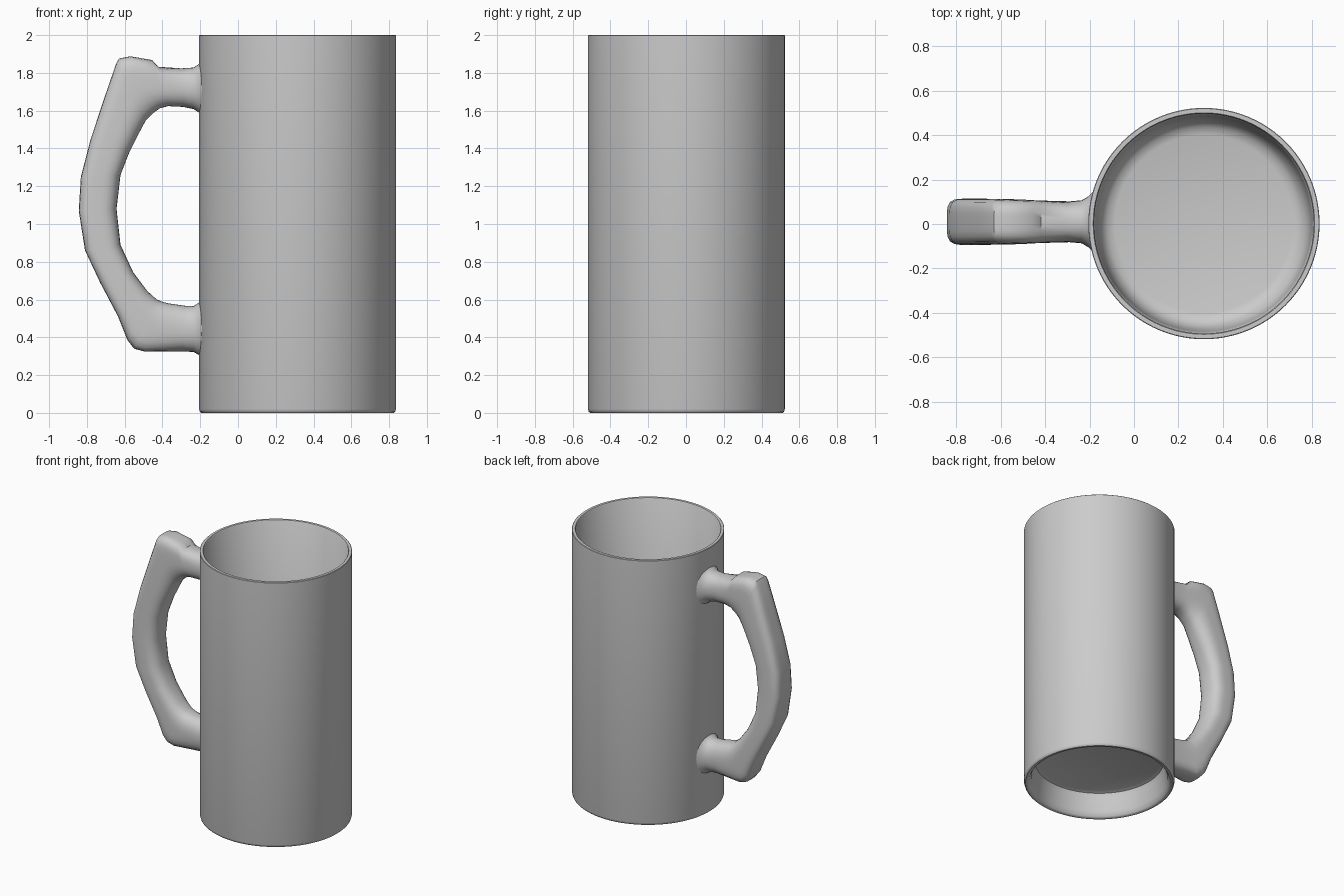
import bpy, bmesh
from math import cos, sin, pi


def finish(name, bm):
    bmesh.ops.remove_doubles(bm, verts=bm.verts, dist=1e-5)
    bmesh.ops.recalc_face_normals(bm, faces=bm.faces)
    mesh = bpy.data.meshes.new(name)
    bm.to_mesh(mesh)
    bm.free()
    obj = bpy.data.objects.new(name, mesh)
    bpy.context.collection.objects.link(obj)
    bpy.ops.object.select_all(action='DESELECT')
    obj.select_set(True)
    bpy.context.view_layer.objects.active = obj
    bpy.ops.object.shade_smooth_by_angle(angle=0.7)
    return obj


def skin(bm, rings, loop):
    # Bridge consecutive rings of vertices with quads
    for a, b in zip(rings, rings[1:]):
        n = len(a)
        for i in range(n if loop else n - 1):
            j = (i + 1) % n
            bm.faces.new((a[i], a[j], b[j], b[i]))


# Mug body: recessed underside, straight outer wall, thin rim, rounded floor
CX, CY, SEG = 0.315, 0.002, 96
profile = [(0.42, 0.18), (0.445, 0.17), (0.455, 0.14), (0.47, 0.04),
           (0.485, 0.008), (0.495, 0.0), (0.51, 0.0), (0.517, 0.006),
           (0.521, 0.02), (0.521, 1.997), (0.518, 2.0), (0.499, 2.0),
           (0.495, 1.995), (0.485, 0.42), (0.478, 0.34), (0.462, 0.28),
           (0.435, 0.25), (0.40, 0.24)]
bm = bmesh.new()
rings = [[bm.verts.new((CX + r * cos(2 * pi * i / SEG), CY + r * sin(2 * pi * i / SEG), z))
          for i in range(SEG)] for r, z in profile]
skin(bm, rings, True)
bm.faces.new(rings[0])
bm.faces.new(rings[-1])
finish("mug_body", bm)

# Handle: stations of outer x, z / inner x, z / half width, top to bottom
stations = [
    (-0.180, 1.880, -0.180, 1.550, 0.140), (-0.205, 1.848, -0.205, 1.588, 0.115),
    (-0.235, 1.828, -0.235, 1.608, 0.096), (-0.300, 1.824, -0.290, 1.620, 0.090),
    (-0.420, 1.832, -0.370, 1.624, 0.093), (-0.455, 1.868, -0.415, 1.612, 0.096),
    (-0.570, 1.888, -0.445, 1.590, 0.099), (-0.630, 1.876, -0.468, 1.568, 0.101),
    (-0.645, 1.850, -0.490, 1.545, 0.102), (-0.700, 1.690, -0.530, 1.470, 0.103),
    (-0.780, 1.450, -0.575, 1.380, 0.104), (-0.832, 1.250, -0.622, 1.260, 0.104),
    (-0.843, 1.070, -0.643, 1.080, 0.104), (-0.810, 0.860, -0.622, 0.890, 0.104),
    (-0.730, 0.690, -0.555, 0.745, 0.103), (-0.635, 0.510, -0.480, 0.645, 0.102),
    (-0.585, 0.385, -0.430, 0.600, 0.100), (-0.550, 0.340, -0.400, 0.588, 0.098),
    (-0.500, 0.326, -0.370, 0.580, 0.096), (-0.300, 0.325, -0.280, 0.567, 0.092),
    (-0.235, 0.323, -0.235, 0.565, 0.097), (-0.205, 0.305, -0.205, 0.585, 0.115),
    (-0.180, 0.275, -0.180, 0.620, 0.140)]


def section(ox, oz, ix, iz, hw, n=32):
    # Boxy on the outer side, rounder on the grip side
    boxy = min(1.0, max(0.0, (-0.3 - ox) / 0.2))
    pts = []
    for k in range(n):
        a = 2 * pi * k / n
        c, s = cos(a), sin(a)
        p = 2.2 + boxy * (2.3 if c > 0 else 0.5)
        r = (abs(c) ** p + abs(s) ** p) ** (-1 / p)
        t = 0.5 + 0.5 * r * c
        pts.append((ix + (ox - ix) * t, 0.01 + hw * r * s, iz + (oz - iz) * t))
    return pts


bm = bmesh.new()
rings = [[bm.verts.new(p) for p in section(*s)] for s in stations]
skin(bm, rings, True)
bm.faces.new(rings[0])
bm.faces.new(rings[-1])
finish("handle", bm)
